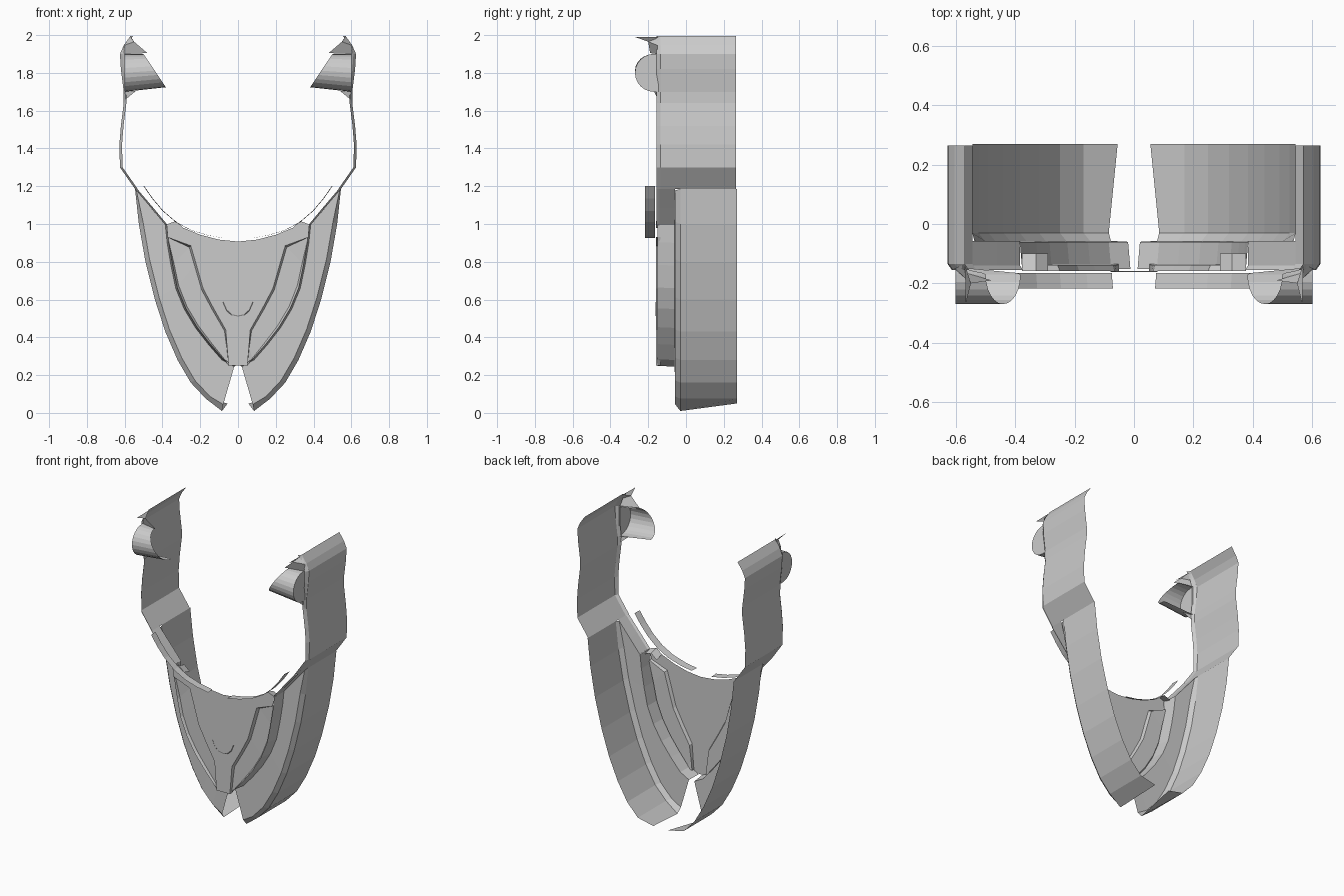
import bpy, math


def sheet(name, verts, faces):
    """Thin open surface on the +x side, mirrored to -x."""
    me = bpy.data.meshes.new(name)
    me.from_pydata(verts, [], faces)
    me.update()
    ob = bpy.data.objects.new(name, me)
    bpy.context.collection.objects.link(ob)
    mod = ob.modifiers.new("Mirror", 'MIRROR')
    mod.use_axis[0] = True
    mod.merge_threshold = 0.0005
    return ob


def loft(name, rows):
    n = len(rows[0])
    verts = [p for r in rows for p in r]
    faces = [(i * n + j, i * n + j + 1, (i + 1) * n + j + 1, (i + 1) * n + j)
             for i in range(len(rows) - 1) for j in range(n - 1)]
    return sheet(name, verts, faces)


def at(profile, y, dx=0.0, dz=0.0):
    """Place an (x, z) profile at depth y."""
    return [(x + dx, y, z + dz) for x, z in profile]


def toward(a, b, t):
    return [(p[0] + (q[0] - p[0]) * t, p[1] + (q[1] - p[1]) * t) for p, q in zip(a, b)]


# upper side bands with bevelled front edge
side = [(0.57, 1.995), (0.605, 1.945), (0.625, 1.90), (0.62, 1.82), (0.605, 1.70),
        (0.605, 1.64), (0.62, 1.52), (0.628, 1.42), (0.625, 1.30), (0.545, 1.185)]
loft("side_band", [at(side, 0.265), at(side, -0.135), at(side, -0.155, -0.014)])

# jaw: outer wall, bevel, front flange, raised inner wall and rim
outer = [(0.545, 1.185), (0.525, 1.0), (0.49, 0.80), (0.44, 0.60), (0.385, 0.43),
         (0.32, 0.28), (0.25, 0.16), (0.17, 0.075), (0.085, 0.01)]
inner = [(0.385, 0.995), (0.375, 0.90), (0.355, 0.78), (0.33, 0.66), (0.285, 0.55),
         (0.225, 0.45), (0.155, 0.36), (0.085, 0.28), (0.02, 0.245)]
back = outer[:-1] + [(0.055, 0.05)]
lip = [(x - 0.022, z + 0.012) for x, z in outer]
lip[0], lip[-1] = (0.538, 1.178), (0.078, 0.045)
loft("jaw_shell", [at(back, 0.27), at(outer, -0.03), at(lip, -0.057), at(inner, -0.06)])
rim = [(x - 0.008, z + 0.004) for x, z in inner]
loft("raised_wall", [at(inner, -0.06), at(rim, -0.152)])

# cheek link between side band and raised wall
link = [(0.545, 1.185), (0.46, 1.085), (0.385, 0.995)]
loft("cheek_link", [at(link, -0.057), at(link, -0.14), at(link, -0.155, -0.012)])

# groove path along the centre panel
groove = [(0.372, 0.93), (0.25, 0.885), (0.222, 0.79), (0.185, 0.66), (0.13, 0.555),
          (0.065, 0.44), (0.058, 0.35), (0.05, 0.25)]

# centre panel
top = [(0, 0.907), (0.1, 0.917), (0.2, 0.943), (0.29, 0.98), (0.33, 1.015), (0.378, 0.998)]
panel = at(top + groove + [(0, 0.25)], -0.158)
sheet("centre_panel", panel, [tuple(range(len(panel)))])

# top edge return of the centre panel
loft("panel_top_edge", [at(top[3:], -0.158), at(top[3:], -0.10, 0, -0.015)])

# recessed side panels with stepped borders
edge = [(0.372, 0.93)] + rim[2:8] + [(0.05, 0.25)]
g_in = toward(groove, edge, 0.08)
e_in = toward(edge, groove, 0.08)
loft("recessed_panel", [at(groove, -0.158), at(g_in, -0.138),
                        at(e_in, -0.135), at(edge, -0.152)])

# chin crease
crease = [(0, 0.51), (0.035, 0.517), (0.06, 0.54), (0.08, 0.585)]
loft("chin_crease", [at(crease, -0.158), at(crease, -0.162, 0, 0.006)])

# floating upper trim strip
trim = [(0.5, 1.2), (0.455, 1.135), (0.4, 1.07), (0.33, 1.01), (0.25, 0.967),
        (0.16, 0.94), (0.075, 0.925)]
loft("trim_strip", [at(trim, -0.165), at(trim, -0.217, -0.004)])

# rounded side hooks: half cylinders with slanted inner ends
rows_out, rows_in = [], []
for i in range(13):
    a = math.radians(90 + 180 * i / 12)
    y, z = -0.17 + 0.1 * math.cos(a), 1.80 + 0.1 * math.sin(a)
    rows_out.append((0.602, y, z))
    rows_in.append((0.50 - (1.90 - z) * 0.59, y, z + (1.9 - z) * 0.12))
rows_out = [(0.602, -0.145, 1.90)] + rows_out + [(0.602, -0.145, 1.70)]
rows_in = [(0.51, -0.165, 1.90)] + rows_in + [(0.395, -0.165, 1.724)]
loft("side_hook", [rows_out, rows_in])
sheet("hook_end", rows_out, [tuple(range(len(rows_out)))])

# pointed flaps above the hooks
sheet("upper_flap",
      [(0.57, -0.135, 1.99), (0.567, -0.27, 1.99), (0.55, -0.2, 1.965),
       (0.48, -0.19, 1.905), (0.602, -0.155, 1.90), (0.605, -0.15, 1.945)],
      [(0, 1, 2), (0, 2, 5), (2, 3, 4, 5)])

# front strips filling the band edge beside the hooks
fill = [(0.57, 1.985), (0.6, 1.90), (0.6, 1.80), (0.598, 1.70), (0.594, 1.66)]
loft("front_fill", [at(fill, -0.155), at([side[0]] + side[2:6], -0.137)])
sheet("lower_gusset", [(0.598, -0.155, 1.70), (0.54, -0.17, 1.705), (0.594, -0.15, 1.66)],
      [(0, 1, 2)])
